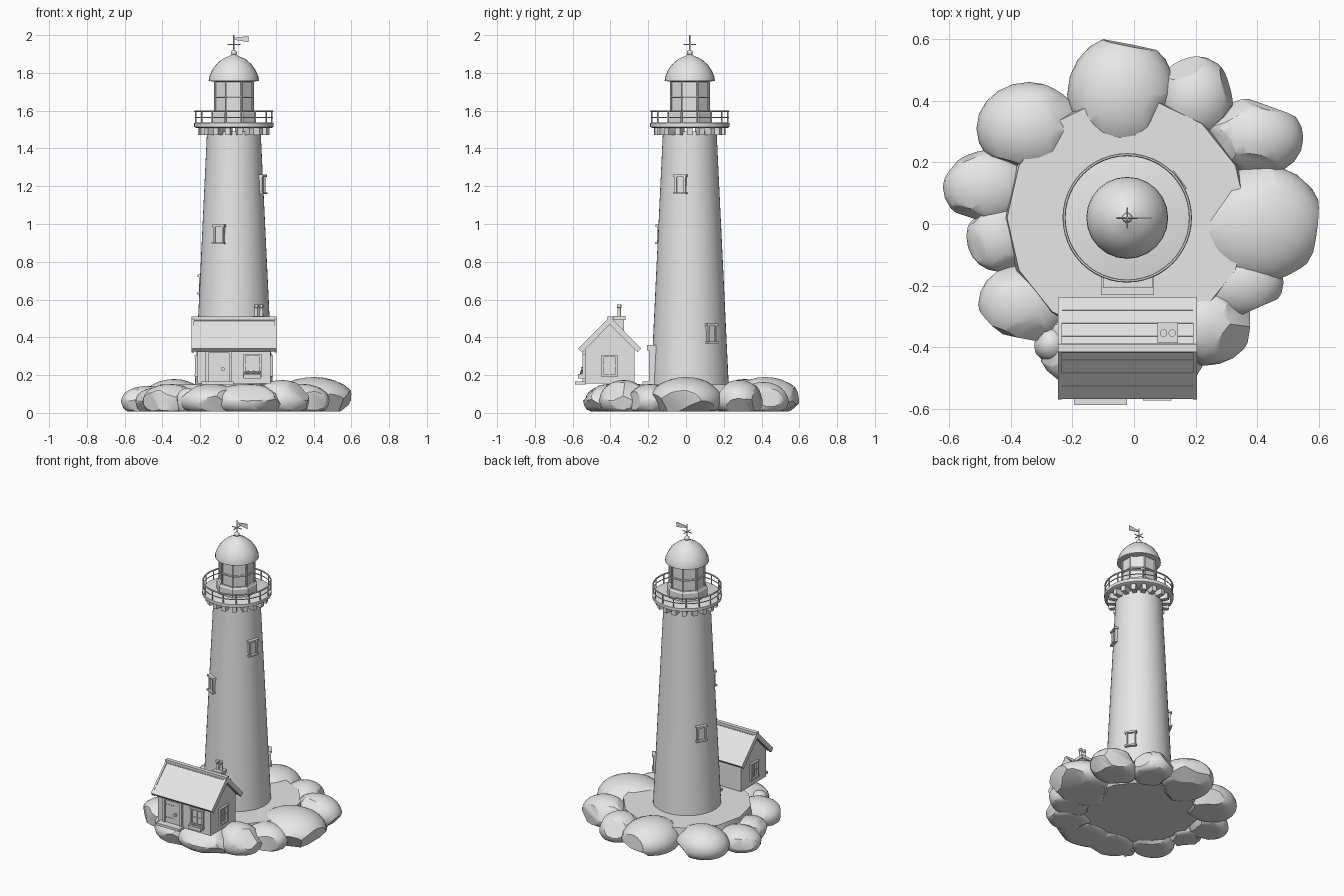
import bpy, bmesh, math, random
from mathutils import Vector, Matrix

if "Cube" in bpy.data.objects:
    bpy.data.objects.remove(bpy.data.objects["Cube"])

random.seed(4)
stone = bpy.data.materials.new("pale_grey")
stone.diffuse_color = (0.8, 0.8, 0.8, 1)
stone.use_nodes = True
stone.node_tree.nodes["Principled BSDF"].inputs["Base Color"].default_value = stone.diffuse_color
CX, CY = -0.022, 0.02            # tower axis
AXIS = Matrix.Translation((CX, CY, 0))


def finish(name, bm, mat=Matrix.Identity(4)):
    bmesh.ops.recalc_face_normals(bm, faces=bm.faces[:])
    me = bpy.data.meshes.new(name)
    bm.to_mesh(me)
    bm.free()
    ob = bpy.data.objects.new(name, me)
    ob.matrix_world = mat
    me.materials.append(stone)
    bpy.context.collection.objects.link(ob)
    return ob


def add_box(bm, lo, hi, mat=Matrix.Identity(4)):
    lo, hi = Vector(lo), Vector(hi)
    m = mat @ Matrix.Translation((lo + hi) / 2) @ Matrix.Diagonal((*(hi - lo), 1))
    bmesh.ops.create_cube(bm, size=1, matrix=m)


def boxes(name, pairs, mat=Matrix.Identity(4)):
    bm = bmesh.new()
    for lo, hi in pairs:
        add_box(bm, lo, hi)
    return finish(name, bm, mat)


def rod(bm, a, b, r, segs=8):
    a, b = Vector(a), Vector(b)
    d = b - a
    m = Matrix.Translation((a + b) / 2) @ d.to_track_quat('Z', 'Y').to_matrix().to_4x4()
    bmesh.ops.create_cone(bm, cap_ends=True, segments=segs, radius1=r, radius2=r,
                          depth=d.length, matrix=m)


def lathe(name, profile, segs, mat=AXIS, turn=0.0, closed=False):
    """Spin an (r, z) profile around z; open profiles are capped."""
    bm = bmesh.new()
    rings = []
    for r, z in profile:
        rings.append([bm.verts.new((r * math.cos(turn + math.tau * i / segs),
                                    r * math.sin(turn + math.tau * i / segs), z))
                      for i in range(segs)])
    pairs = list(zip(rings, rings[1:]))
    if closed:
        pairs.append((rings[-1], rings[0]))
    for a, b in pairs:
        for i in range(segs):
            j = (i + 1) % segs
            bm.faces.new((a[i], a[j], b[j], b[i]))
    if not closed:
        bm.faces.new(rings[0])
        bm.faces.new(rings[-1])
    return finish(name, bm, mat)


def ring(name, r, z, t, segs=48, turn=0.0):
    return lathe(name, [(r + t * math.cos(a), z + t * math.sin(a))
                        for a in [math.tau * k / 6 for k in range(6)]], segs, AXIS, turn, True)


# Rock base: a flat slab ringed by chipped boulders
lathe("ground_slab", [(0.36, 0.02), (0.40, 0.07), (0.39, 0.15)], 14)
ROCKS = [  # x, y, half width, half depth, top
    (-0.04, 0.42, 0.17, 0.185, 0.185), (0.20, 0.41, 0.12, 0.13, 0.16),
    (0.39, 0.28, 0.155, 0.125, 0.17), (0.40, 0.00, 0.21, 0.19, 0.185),
    (0.34, -0.19, 0.14, 0.11, 0.15), (0.23, -0.33, 0.15, 0.125, 0.17),
    (0.05, -0.40, 0.20, 0.14, 0.15), (-0.14, -0.39, 0.17, 0.14, 0.15),
    (-0.27, -0.39, 0.055, 0.055, 0.13), (-0.36, -0.26, 0.14, 0.125, 0.15),
    (-0.44, -0.04, 0.10, 0.11, 0.13), (-0.48, 0.12, 0.135, 0.115, 0.14),
    (-0.34, 0.31, 0.165, 0.145, 0.175)]
for n, (x, y, rx, ry, top) in enumerate(ROCKS):
    bm = bmesh.new()
    bmesh.ops.create_icosphere(bm, subdivisions=3, radius=1.04)
    for k in range(9):
        a = random.uniform(0, math.tau)
        d = Vector((math.cos(a), math.sin(a), random.uniform(-0.7, 0.7))).normalized()
        cut = bmesh.ops.bisect_plane(bm, geom=bm.verts[:] + bm.edges[:] + bm.faces[:],
                                     plane_co=d * random.uniform(0.86, 0.95), plane_no=d,
                                     clear_outer=True)
        edges = [e for e in cut['geom_cut'] if isinstance(e, bmesh.types.BMEdge)]
        if edges:
            bmesh.ops.holes_fill(bm, edges=edges, sides=0)
    for v in bm.verts:
        up = top - 0.065 if v.co.z > 0 else 0.09
        v.co = (v.co.x * rx, v.co.y * ry, max(0.008, 0.065 + v.co.z * up))
    finish("boulder_%d" % n, bm, Matrix.Translation((x, y, 0)))

# Tower shaft
lathe("tower_shaft", [(0.207, 0.13), (0.142, 1.49)], 48)

# Small tower windows climbing in a spiral
for n, (deg, z) in enumerate([(-18, 1.21), (-117, 0.945), (153, 0.68), (36, 0.42)]):
    r = 0.207 - 0.065 * (z - 0.13) / 1.36
    m = AXIS @ Matrix.Rotation(math.radians(deg), 4, 'Z') @ Matrix.Translation((r, 0, z))
    boxes("tower_window_%d" % n, [
        ((-0.03, -0.022, -0.045), (0.004, 0.022, 0.045)),
        ((-0.03, -0.030, -0.045), (0.012, -0.020, 0.045)),
        ((-0.03, 0.020, -0.045), (0.012, 0.030, 0.045)),
        ((-0.03, -0.036, 0.040), (0.018, 0.036, 0.052)),
        ((-0.03, -0.036, -0.052), (0.020, 0.036, -0.042))], m)

# Tower door behind the cottage
boxes("tower_door", [((-0.085, -0.185, 0.14), (0.045, -0.12, 0.33)),
                     ((-0.10, -0.195, 0.14), (-0.08, -0.12, 0.34)),
                     ((0.04, -0.195, 0.14), (0.06, -0.12, 0.34)),
                     ((-0.10, -0.207, 0.33), (0.06, -0.12, 0.36)),
                     ((-0.107, -0.23, 0.14), (0.065, -0.12, 0.165))])

# Gallery: corbels, deck, railing
bm = bmesh.new()
for k in range(18):
    m = Matrix.Rotation(math.tau * k / 18, 4, 'Z')
    add_box(bm, (0.12, -0.014, 1.472), (0.19, 0.014, 1.513), m)
finish("gallery_corbels", bm, AXIS)
lathe("gallery_deck", [(0.198, 1.508), (0.210, 1.514), (0.210, 1.534), (0.198, 1.538)], 48)
ring("rail_top", 0.205, 1.597, 0.005)
ring("rail_middle", 0.205, 1.565, 0.003)
bm = bmesh.new()
for k in range(16):
    a = math.tau * (k + 0.5) / 16
    p = Vector((0.205 * math.cos(a), 0.205 * math.sin(a), 1.53))
    rod(bm, p, p + Vector((0, 0, 0.067)), 0.004)
finish("rail_posts", bm, AXIS)

# Lantern room, octagonal
T8 = math.pi / 8
lathe("lantern_base", [(0.126, 1.53), (0.126, 1.59), (0.118, 1.602)], 8, turn=T8)
lathe("lantern_glass", [(0.105, 1.60), (0.105, 1.765)], 8, turn=T8)
bm = bmesh.new()
for k in range(8):
    a = T8 + math.tau * k / 8
    p = Vector((0.108 * math.cos(a), 0.108 * math.sin(a), 1.60))
    rod(bm, p, p + Vector((0, 0, 0.165)), 0.006)
finish("lantern_mullions", bm, AXIS)
ring("lantern_bar", 0.109, 1.672, 0.006, 8, T8)

# Dome, finial and weather vane
lathe("dome", [(0.100, 1.752), (0.133, 1.758), (0.131, 1.778), (0.117, 1.812), (0.094, 1.845),
               (0.062, 1.873), (0.028, 1.888), (0.010, 1.898)], 24)
bm = bmesh.new()
bmesh.ops.create_uvsphere(bm, u_segments=16, v_segments=10, radius=0.016,
                          matrix=Matrix.Translation((0, 0, 1.907)))
finish("finial_ball", bm, AXIS)
bm = bmesh.new()
rod(bm, (0, 0, 1.90), (0, 0, 2.0), 0.004)
rod(bm, (-0.034, 0, 1.95), (0.034, 0, 1.95), 0.003)
rod(bm, (0, -0.034, 1.95), (0, 0.034, 1.95), 0.003)
finish("vane_rod", bm, AXIS)
bm = bmesh.new()
f = bm.faces.new([bm.verts.new((x, -0.002, z)) for x, z in
                  [(0, 1.976), (0.078, 1.962), (0.078, 1.995), (0, 1.986)]])
ext = bmesh.ops.extrude_face_region(bm, geom=[f])['geom']
bmesh.ops.translate(bm, vec=(0, 0.004, 0), verts=[v for v in ext if isinstance(v, bmesh.types.BMVert)])
finish("vane_flag", bm, AXIS)

# Cottage body: gable profile pushed along x
bm = bmesh.new()
f = bm.faces.new([bm.verts.new((-0.215, y, z)) for y, z in
                  [(-0.535, 0.155), (-0.272, 0.155), (-0.272, 0.36), (-0.403, 0.485), (-0.535, 0.36)]])
ext = bmesh.ops.extrude_face_region(bm, geom=[f])['geom']
bmesh.ops.translate(bm, vec=(0.387, 0, 0), verts=[v for v in ext if isinstance(v, bmesh.types.BMVert)])
finish("cottage_walls", bm)

# Cottage roof: lapped courses on both slopes, barge boards and ridge
PITCH = math.atan2(0.165, 0.163)
for name, s in (("roof_front", -1), ("roof_back", 1)):
    m = Matrix.Translation((-0.021, -0.403, 0.505)) @ Matrix.Rotation(-s * PITCH, 4, 'X')
    bm = bmesh.new()
    for k in range(4):
        lo, hi = sorted((s * 0.058 * k, s * 0.058 * (k + 1)))
        add_box(bm, (-0.220, lo, -0.022), (0.220, hi, -0.004 + 0.002 * k), m)
    for x in (-0.225, 0.213):
        lo, hi = sorted((0, s * 0.234))
        add_box(bm, (x, lo, -0.026), (x + 0.012, hi, 0.003), m)
    finish(name, bm)
boxes("roof_ridge", [((-0.247, -0.416, 0.488), (0.205, -0.390, 0.509))])

# Chimney with two pots
boxes("chimney", [((0.085, -0.380, 0.42), (0.135, -0.327, 0.50)),
                  ((0.077, -0.387, 0.492), (0.143, -0.320, 0.512))])
for x in (0.096, 0.124):
    lathe("chimney_pot", [(0.010, 0.51), (0.009, 0.555), (0.012, 0.558), (0.012, 0.573)], 12,
          Matrix.Translation((x, -0.354, 0)))

# Cottage door with studs, knob and step
boxes("cottage_door", [((-0.160, -0.541, 0.16), (-0.045, -0.53, 0.318)),
                       ((-0.172, -0.549, 0.155), (-0.157, -0.53, 0.33)),
                       ((-0.048, -0.549, 0.155), (-0.033, -0.53, 0.33)),
                       ((-0.172, -0.549, 0.316), (-0.033, -0.53, 0.332))])
bm = bmesh.new()
for z in (0.20, 0.285):
    for k in range(4):
        x = -0.15 + 0.018 * k
        rod(bm, (x, -0.538, z), (x, -0.545, z), 0.004)
rod(bm, (-0.08, -0.538, 0.232), (-0.08, -0.556, 0.232), 0.010, 12)
finish("door_studs_and_knob", bm)
boxes("door_step", [((-0.194, -0.587, 0.150), (-0.023, -0.53, 0.166))])


def cottage_window(name, mat, w, h):
    """Framed window with crossbars, facing local -y."""
    parts = [((-w, -0.003, -h), (w, 0.02, h)), ((-w - 0.008, -0.014, -h - 0.012), (w + 0.008, 0.02, -h)),
             ((-w - 0.008, -0.014, h), (w + 0.008, 0.02, h + 0.008)),
             ((-0.003, -0.008, -h), (0.003, 0.02, h)), ((-w, -0.008, -0.003), (w, 0.02, 0.003))]
    for s in (-1, 1):
        parts.append(((s * w - 0.006, -0.012, -h), (s * w + 0.006, 0.02, h)))
    boxes(name, parts, mat)


cottage_window("front_window", Matrix.Translation((0.076, -0.535, 0.252)), 0.042, 0.05)
for name, x, a in (("right_window", 0.172, 90), ("left_window", -0.215, -90)):
    cottage_window(name, Matrix.Translation((x, -0.405, 0.25)) @ Matrix.Rotation(math.radians(a), 4, 'Z'),
                   0.036, 0.046)

# Flower box under the front window
boxes("flower_box", [((0.030, -0.572, 0.182), (0.122, -0.53, 0.205))])
bm = bmesh.new()
for k in range(6):
    bmesh.ops.create_icosphere(bm, subdivisions=1, radius=0.010, matrix=Matrix.Translation(
        (0.038 + 0.015 * k, -0.553, 0.210 + 0.004 * (k % 2))))
finish("flowers", bm)

# Smooth shading with sharp edges kept
for ob in bpy.context.collection.objects:
    ob.select_set(True)
    bpy.context.view_layer.objects.active = ob
bpy.ops.object.shade_smooth_by_angle(angle=math.radians(30))
